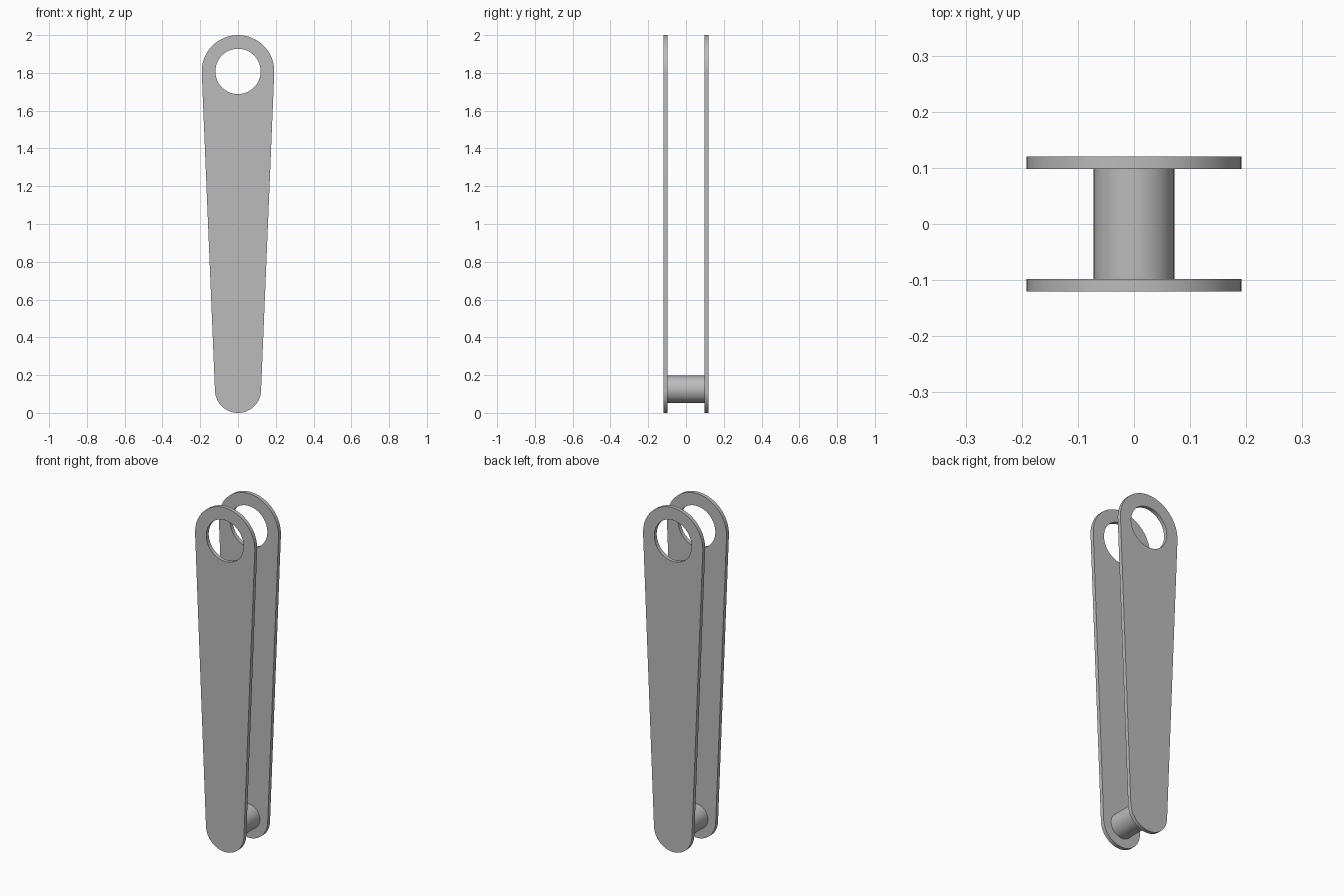
import bpy
import bmesh
from math import sin, cos, pi, asin
from mathutils import Vector, Matrix

if "Cube" in bpy.data.objects:
    bpy.data.objects.remove(bpy.data.objects["Cube"])

TOP_R, LOW_R, HOLE_R, PIN_R = 0.192, 0.122, 0.12, 0.072
TOP_Z, LOW_Z = 2 - TOP_R, LOW_R
OUTER_Y, INNER_Y = 0.12, 0.098

grey = bpy.data.materials.new("plain grey")
grey.use_nodes = True
colour = (0.5, 0.5, 0.5, 1)
grey.diffuse_color = colour
grey.node_tree.nodes["Principled BSDF"].inputs["Base Color"].default_value = colour


def arc(radius, z, start, end, steps):
    angles = [start + (end - start) * i / steps for i in range(steps + 1)]
    return [Vector((radius * cos(a), 0, z + radius * sin(a))) for a in angles]


def finish(name, bm):
    bmesh.ops.recalc_face_normals(bm, faces=bm.faces)
    mesh = bpy.data.meshes.new(name)
    bm.to_mesh(mesh)
    bm.free()
    mesh.materials.append(grey)
    obj = bpy.data.objects.new(name, mesh)
    bpy.context.collection.objects.link(obj)
    bpy.ops.object.select_all(action="DESELECT")
    obj.select_set(True)
    bpy.context.view_layer.objects.active = obj
    bpy.ops.object.shade_smooth_by_angle(angle=pi / 6)


def side_plate(name, y):
    # Tapered outline with round ends and a round hole near the top
    lean = asin((TOP_R - LOW_R) / (TOP_Z - LOW_Z))
    outline = (arc(TOP_R, TOP_Z, -lean, pi + lean, 32)
               + arc(LOW_R, LOW_Z, pi + lean, 2 * pi - lean, 32))
    hole = arc(HOLE_R, TOP_Z, 0, 2 * pi, 48)[:-1]
    bm = bmesh.new()
    for loop in (outline, hole):
        verts = [bm.verts.new(p + Vector((0, y, 0))) for p in loop]
        for i, v in enumerate(verts):
            bm.edges.new((verts[i - 1], v))
    bmesh.ops.triangle_fill(bm, use_beauty=True, edges=bm.edges[:])
    # Thicken the sheet
    grown = bmesh.ops.extrude_face_region(bm, geom=bm.faces[:], use_keep_orig=True)
    moved = [g for g in grown["geom"] if isinstance(g, bmesh.types.BMVert)]
    bmesh.ops.translate(bm, verts=moved, vec=(0, OUTER_Y - INNER_Y, 0))
    finish(name, bm)


side_plate("front_plate", -OUTER_Y)
side_plate("back_plate", INNER_Y)

# Pin joining the plates at the narrow end
bm = bmesh.new()
bmesh.ops.create_cone(bm, cap_ends=True, segments=48, radius1=PIN_R, radius2=PIN_R,
                      depth=2 * INNER_Y,
                      matrix=Matrix.Translation((0, 0, 0.125)) @ Matrix.Rotation(pi / 2, 4, "X"))
finish("pin", bm)
